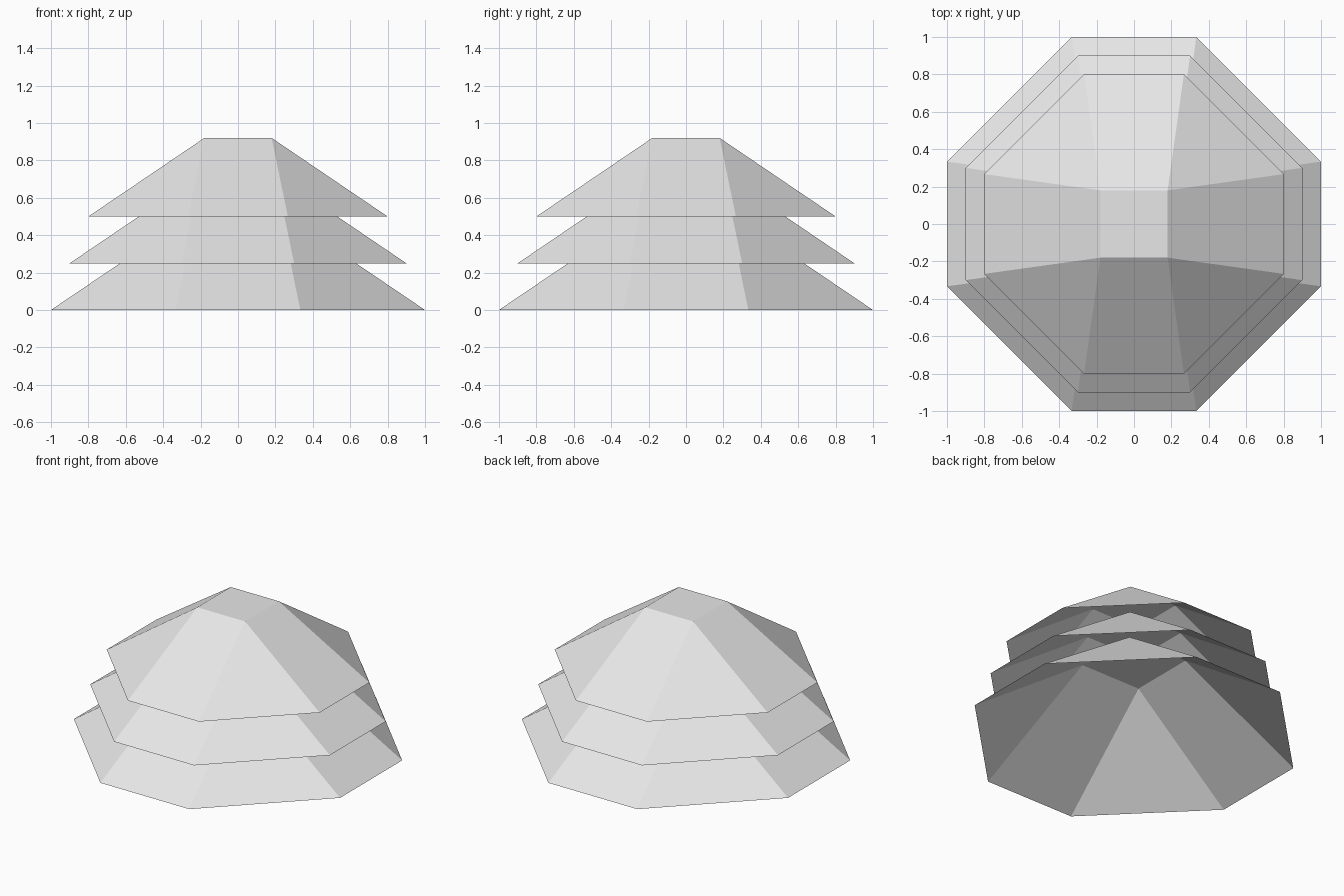
import bpy, bmesh
from mathutils import Matrix, Vector
from math import pi

if "Cube" in bpy.data.objects:
    bpy.data.objects.remove(bpy.data.objects["Cube"])

grey = bpy.data.materials.new("plain_grey")
grey.diffuse_color = (0.8, 0.8, 0.8, 1)
grey.use_nodes = True
grey.node_tree.nodes["Principled BSDF"].inputs["Base Color"].default_value = grey.diffuse_color


def canopy_tier(name, radius, base_z):
    """Hollow tier: octagonal open rim rising to a square flat cap."""
    corner, cap, height = radius / 3, radius * 0.225, radius * 0.525
    bm = bmesh.new()
    rim, top = [], []
    for i in range(4):
        turn = Matrix.Rotation(i * pi / 2, 3, 'Z')
        rim.append([bm.verts.new(turn @ Vector((radius, s * corner, 0))) for s in (-1, 1)])
        top.append(bm.verts.new(turn @ Vector((cap, cap, height))))
    for i in range(4):
        a, b = rim[i]
        bm.faces.new((a, b, top[i], top[i - 1]))           # straight side
        bm.faces.new((b, rim[(i + 1) % 4][0], top[i]))     # corner facet
    bm.faces.new(top)                                      # cap
    mesh = bpy.data.meshes.new(name)
    bm.to_mesh(mesh)
    bm.free()
    mesh.materials.append(grey)
    obj = bpy.data.objects.new(name, mesh)
    obj.location.z = base_z
    bpy.context.collection.objects.link(obj)


# Three stacked tiers, each smaller than the one below
for name, radius, z in (("lower_tier", 1.0, 0.0),
                        ("middle_tier", 0.9, 0.25),
                        ("upper_tier", 0.8, 0.5)):
    canopy_tier(name, radius, z)
